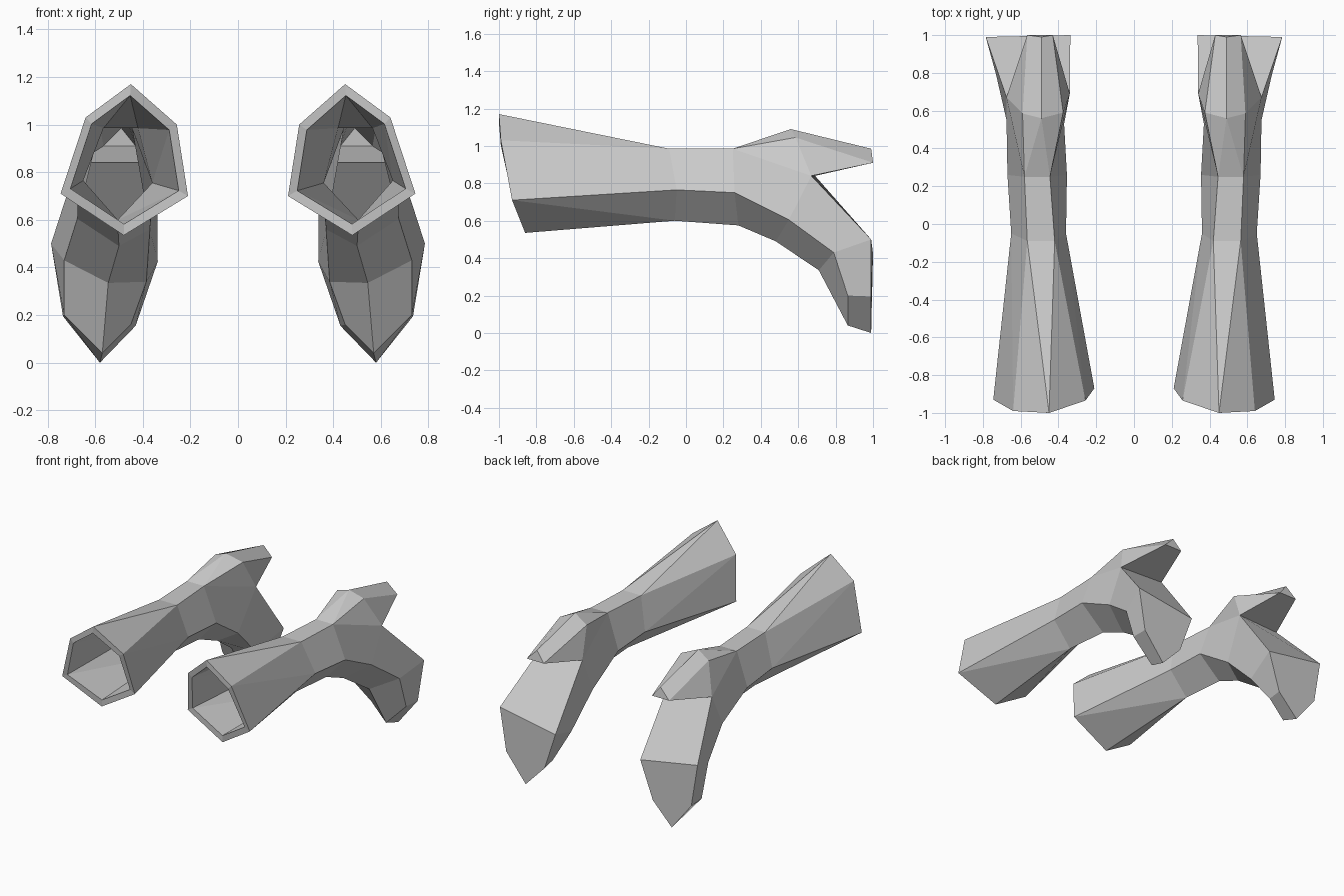
import bpy, bmesh

if "Cube" in bpy.data.objects:
    bpy.data.objects.remove(bpy.data.objects["Cube"])


def strip(bm, a, b, closed=True):
    """Skin two sections with the same number of points."""
    n = len(a)
    for i in range(n if closed else n - 1):
        j = (i + 1) % n
        bm.faces.new((a[i], a[j], b[j], b[i]))


def finish(bm, name):
    """Turn the bmesh into a flat-shaded object mirrored across x = 0."""
    bmesh.ops.recalc_face_normals(bm, faces=bm.faces)
    mesh = bpy.data.meshes.new(name)
    bm.to_mesh(mesh)
    bm.free()
    ob = bpy.data.objects.new(name, mesh)
    bpy.context.collection.objects.link(ob)
    ob.modifiers.new("mirror", 'MIRROR').use_mirror_merge = False
    return ob


def ring(bm, pts):
    return [bm.verts.new(p) for p in pts]


# Wrist section shared by cuff and hand: top inner, top outer, outer, bottom, inner
wrist = [(.42, -.09, .985), (.565, -.09, .985), (.65, -.05, .765),
         (.505, -.06, .60), (.36, -.05, .755)]

# Flared cuff: six-sided mouth with a lip, outer wall and lining down to the wrist
mouth = [(.45, -1, 1.17), (.64, -.99, 1.03), (.745, -.93, .71),
         (.48, -.86, .535), (.21, -.87, .70), (.257, -.935, 1.0)]
bm = bmesh.new()
outer = ring(bm, mouth)
inner = ring(bm, [(.47 + (x - .47) * .85, y, .85 + (z - .85) * .85) for x, y, z in mouth])
w = ring(bm, wrist)
strip(bm, outer, inner)
for m in (outer, inner):
    top, ot, ob_, bot, ib, it = m
    for f in ((top, w[0], w[1]), (top, w[1], ot), (ot, w[1], w[2]), (ot, w[2], ob_),
              (ob_, w[2], w[3]), (ob_, w[3], bot), (bot, w[3], ib),
              (ib, w[3], w[4]), (ib, w[4], it), (it, w[4], w[0]), (it, w[0], top)):
        bm.faces.new(f)
finish(bm, "glove_cuffs")

# Hand: wrist -> palm -> knuckles -> curled finger block, with a thumb branch on top
bm = bmesh.new()
w = ring(bm, wrist)
palm = ring(bm, [(.445, .25, .985), (.58, .25, .985), (.67, .26, .75),
                 (.505, .28, .575), (.355, .26, .74)])
strip(bm, w, palm)
t1, t2, po, pb, pi = palm

# Sections run: upper outer, outer, bottom, inner, upper inner
mid = ring(bm, [(.675, .67, .84), (.675, .55, .605), (.50, .48, .49),
                (.37, .53, .56), (.34, .69, .84)])
knuckle = ring(bm, [(.785, .99, .50), (.73, .79, .43), (.545, .71, .335),
                    (.385, .75, .34), (.337, 1, .425)])
tip = ring(bm, [(.735, .99, .195), (.73, .865, .20), (.57, .865, .04),
                (.45, .87, .16), (.43, .99, .155)])
low = bm.verts.new((.58, .99, 0))
strip(bm, [po, pb, pi], mid[1:4], closed=False)
strip(bm, mid, knuckle)
strip(bm, knuckle, tip, closed=False)
bm.faces.new((knuckle[0], tip[0], low, tip[4], knuckle[4]))
bm.faces.new((tip[1], tip[2], low, tip[0]))
bm.faces.new((tip[2], tip[3], tip[4], low))

# Thumb: outer, peak and inner points, tapering to a triangular end
oc, ic = mid[0], mid[4]
ok, peak, ik = ring(bm, [(.59, .585, 1.045), (.49, .56, 1.09), (.375, .59, 1.045)])
e_out, e_top, e_in = ring(bm, [(.565, 1, .91), (.49, .99, .985), (.43, 1, .91)])
for f in ((t1, t2, peak), (t2, ok, peak), (t1, peak, ik),
          (t2, po, mid[1], oc), (t2, oc, ok), (t1, ic, mid[3], pi), (t1, ik, ic),
          (oc, e_out, ok), (ok, e_out, e_top, peak), (peak, e_top, e_in, ik),
          (ik, e_in, ic), (ic, e_in, e_out, oc), (e_out, e_in, e_top)):
    bm.faces.new(f)
finish(bm, "glove_hands")
